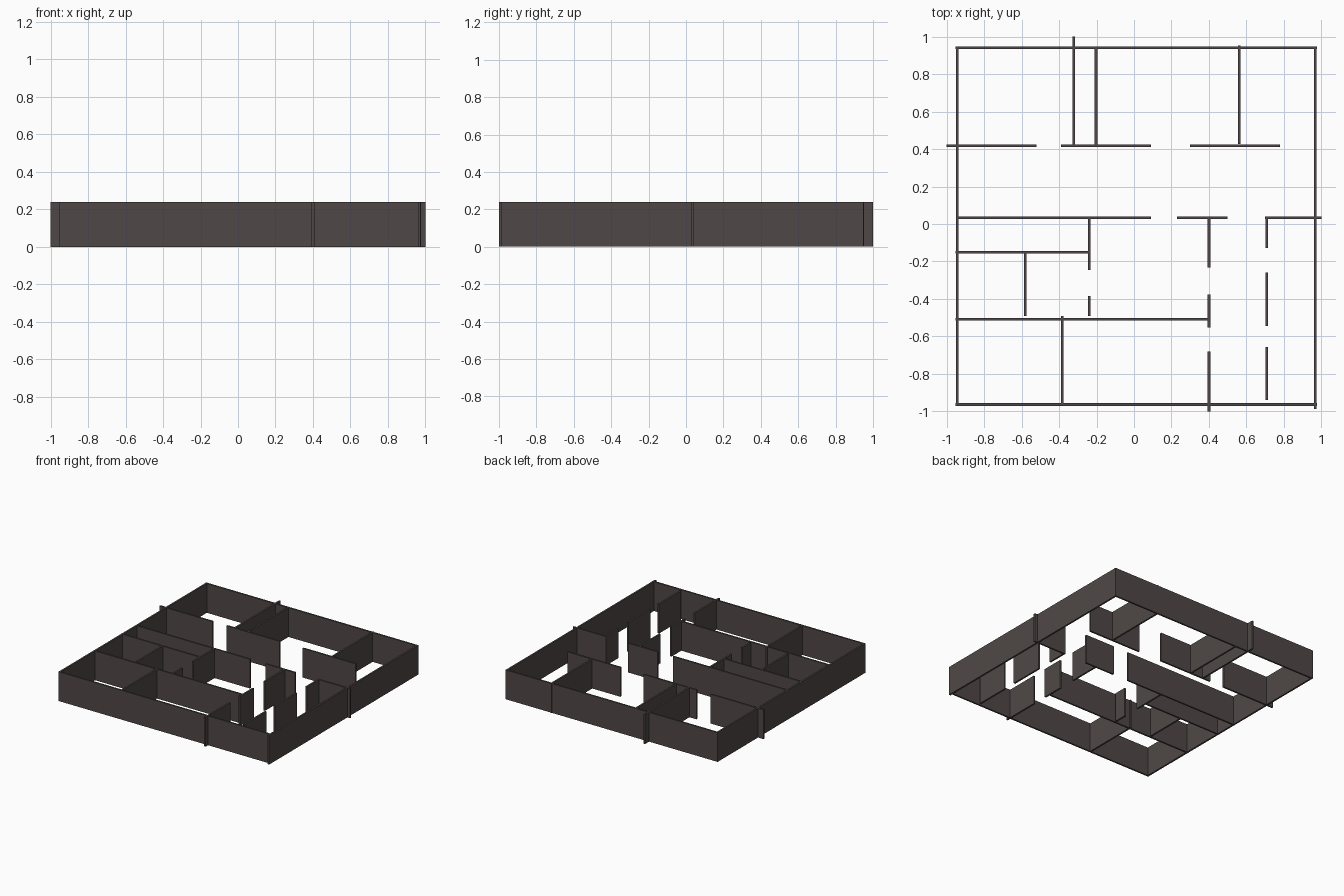
import bpy
import bmesh

if "Cube" in bpy.data.objects:
    bpy.data.objects.remove(bpy.data.objects["Cube"])

H = 0.24    # wall height
T = 0.014   # wall thickness

mat = bpy.data.materials.new("dark_brown_grey")
mat.diffuse_color = (0.080, 0.064, 0.063, 1.0)
mat.use_nodes = True
mat.node_tree.nodes["Principled BSDF"].inputs["Base Color"].default_value = mat.diffuse_color


def wall(name, x0, x1, y0, y1):
    """Closed upright slab standing on the ground."""
    bm = bmesh.new()
    bmesh.ops.create_cube(bm, size=1.0)
    for v in bm.verts:
        v.co.x = x1 if v.co.x > 0 else x0
        v.co.y = y1 if v.co.y > 0 else y0
        v.co.z = H if v.co.z > 0 else 0.0
    mesh = bpy.data.meshes.new(name)
    bm.to_mesh(mesh)
    bm.free()
    mesh.materials.append(mat)
    obj = bpy.data.objects.new(name, mesh)
    bpy.context.collection.objects.link(obj)


# Walls running left-right: name, y, spans in x (gaps are doorways)
across = [
    ("back_outer_wall", 0.941, [(-0.952, 0.976)]),
    ("front_outer_wall", -0.963, [(-0.952, 0.976)]),
    ("corridor_back_wall", 0.417, [(-1.0, -0.52), (-0.39, 0.09), (0.30, 0.78)]),
    ("corridor_front_wall", 0.033, [(-0.945, 0.092), (0.23, 0.498), (0.70, 1.0)]),
    ("small_room_back_wall", -0.15, [(-0.952, -0.235)]),
    ("small_room_front_wall", -0.508, [(-0.952, 0.393)]),
]

# Walls running front-back: name, x, spans in y
along = [
    ("left_outer_wall", -0.944, [(-0.963, 0.941)]),
    ("right_outer_wall", 0.968, [(-0.988, 0.946)]),
    ("back_partition_left", -0.321, [(0.425, 1.0)]),
    ("back_partition_middle", -0.203, [(0.42, 0.948)]),
    ("back_partition_right", 0.561, [(0.427, 0.952)]),
    ("lobby_wall", -0.238, [(-0.246, 0.033), (-0.492, -0.385)]),
    ("small_room_divider", -0.58, [(-0.492, -0.15)]),
    ("front_room_divider", -0.382, [(-0.963, -0.492)]),
    ("hall_left_wall", 0.40, [(-0.232, 0.033), (-0.553, -0.375), (-1.0, -0.68)]),
    ("hall_right_wall", 0.709, [(-0.128, 0.033), (-0.545, -0.258), (-0.94, -0.655)]),
]

for name, y, spans in across:
    for i, (a, b) in enumerate(spans):
        wall(f"{name}_{i + 1}", a, b, y - T / 2, y + T / 2)

for name, x, spans in along:
    for i, (a, b) in enumerate(spans):
        wall(f"{name}_{i + 1}", x - T / 2, x + T / 2, a, b)
